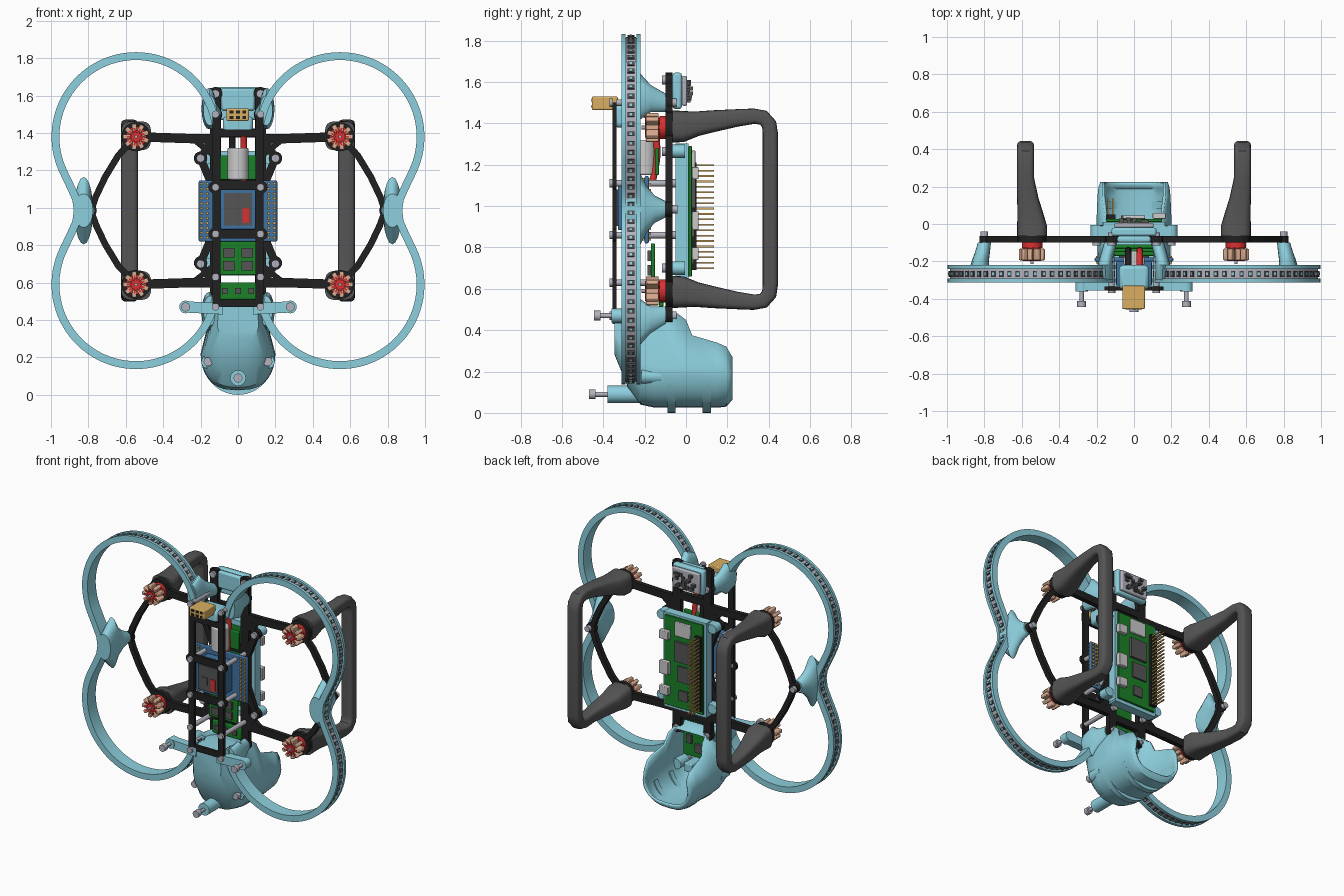
import bpy, bmesh, math, random
from mathutils import Matrix, Vector

if "Cube" in bpy.data.objects:
    bpy.data.objects.remove(bpy.data.objects["Cube"])

random.seed(4)
MID = 0.985                      # height of the top/bottom mirror line
RX, RZ = 0.545, 1.38             # rotor centre (upper right)


def mat(name, *c):
    m = bpy.data.materials.new(name)
    m.diffuse_color = (*c, 1)
    m.use_nodes = True
    m.node_tree.nodes["Principled BSDF"].inputs["Base Color"].default_value = m.diffuse_color
    return m


TEAL = mat("teal", .27, .63, .73)
BLACK = mat("black", .015, .015, .015)
DARK = mat("dark_grey", .09, .09, .09)
RED = mat("red", .7, .03, .03)
COPPER = mat("copper", .72, .42, .28)
GREEN = mat("green", .01, .22, .02)
BLUE = mat("blue", .05, .17, .36)
GOLD = mat("gold", .7, .43, .12)
STEEL = mat("steel", .45, .45, .52)
PALE = mat("pale", .75, .75, .75)


def finish(name, bm, m, mirror=False, bevel=0, solid=0):
    bmesh.ops.recalc_face_normals(bm, faces=bm.faces)
    me = bpy.data.meshes.new(name)
    bm.to_mesh(me)
    bm.free()
    me.materials.append(m)
    for p in me.polygons:
        p.use_smooth = True
    me.set_sharp_from_angle(angle=math.radians(35))
    ob = bpy.data.objects.new(name, me)
    bpy.context.collection.objects.link(ob)
    if solid:
        s = ob.modifiers.new("shell", 'SOLIDIFY')
        s.thickness, s.offset = solid, -1
    if bevel:
        b = ob.modifiers.new("bevel", 'BEVEL')
        b.width, b.segments = bevel, 2
    if mirror:
        ob.modifiers.new("mirror", 'MIRROR')
    return ob


def box(bm, x, y, z, M=Matrix()):
    c = [(a + b) / 2 for a, b in (x, y, z)]
    s = [b - a for a, b in (x, y, z)]
    bmesh.ops.create_cube(bm, size=1, matrix=M @ Matrix.Translation(c) @ Matrix.Diagonal((*s, 1)))


def cyl(bm, x, z, y0, y1, r, seg=20):
    M = Matrix.Translation((x, (y0 + y1) / 2, z)) @ Matrix.Rotation(math.pi / 2, 4, 'X')
    bmesh.ops.create_cone(bm, cap_ends=True, segments=seg, radius1=r, radius2=r, depth=y1 - y0, matrix=M)


def loft(bm, rings):
    vs = [[bm.verts.new(p) for p in r] for r in rings]
    n = len(vs[0])
    for a, b in zip(vs, vs[1:]):
        for i in range(n):
            bm.faces.new((a[i], a[(i + 1) % n], b[(i + 1) % n], b[i]))
    bm.faces.new(vs[0])
    bm.faces.new(vs[-1])


def frames(path):
    out = []
    for i, p in enumerate(path):
        t = (Vector(path[min(i + 1, len(path) - 1)]) - Vector(path[max(i - 1, 0)])).normalized()
        out.append((Vector(p), t, Vector((-t.y, t.x))))
    return out


def sweep(bm, path, sec):
    """Sweep a section of (offset, y) points along a path of (x, z) points."""
    loft(bm, [[(p.x + n.x * o, y, p.y + n.y * o) for o, y in sec] for p, t, n in frames(path)])


def strip(bm, path, w, y0, y1):
    sweep(bm, path, [(-w / 2, y0), (w / 2, y0), (w / 2, y1), (-w / 2, y1)])


def oval(x, y, z, rx, rz, n=20):
    return [(x + rx * math.cos(a), y, z + rz * math.sin(a)) for a in (2 * math.pi * i / n for i in range(n))]


def flip(path):
    return [(x, 2 * MID - z) for x, z in reversed(path)]


def simple(name, m, boxes, mirror=False, bevel=0):
    bm = bmesh.new()
    for b in boxes:
        box(bm, *b)
    return finish(name, bm, m, mirror, bevel)


# Propeller guards: a channel swept round two rotors and pinched at the waist
arc = [(RX + .43 * math.cos(math.radians(a)), RZ + .43 * math.sin(math.radians(a))) for a in range(170, -29, -4)]
half = arc + [(.888, 1.10), (.864, 1.045)]
guard = half + [(.856, MID)] + flip(half)
bm = bmesh.new()
sweep(bm, guard, [(-.02, -.312), (.022, -.312), (.022, -.292), (.004, -.292),
                  (.004, -.24), (.022, -.24), (.022, -.22), (-.02, -.22)])
finish("propeller_guard", bm, TEAL, True)
bm = bmesh.new()
strip(bm, guard, .018, -.291, -.241)
finish("light_strip", bm, STEEL, True)
bm, bm2, run = bmesh.new(), bmesh.new(), 0
for (p, t, n), (q, _, _) in zip(frames(guard), frames(guard)[1:]):
    seg = (q - p).length
    while run < seg:
        c = p.lerp(q, run / seg)
        M = Matrix(((t.x, 0, n.x, c.x), (0, 1, 0, 0), (t.y, 0, n.y, c.y), (0, 0, 0, 1)))
        box(bm, (-.011, .011), (-.284, -.25), (.006, .017), M)
        box(bm2, (-.006, .006), (-.274, -.26), (.014, .019), M)
        run += .045
    run -= seg
finish("strip_lights", bm, DARK, True)
finish("strip_light_lenses", bm2, TEAL, True)

# Guard feet flaring down to the frame
bm = bmesh.new()
loft(bm, [oval(.825, -.312, MID, .05, .09), oval(.825, -.225, MID, .05, .18), oval(.82, -.19, MID, .045, .11),
          oval(.81, -.15, MID, .04, .065), oval(.80, -.1, MID, .035, .04)])
for z, s in ((1.50, 1), (2 * MID - 1.50, -1)):
    loft(bm, [oval(.15, -.30, z + .02 * s, .035, .08), oval(.155, -.22, z + .03 * s, .04, .11),
              oval(.145, -.17, z + .02 * s, .035, .065), oval(.125, -.1, z, .035, .045)])
finish("guard_feet", bm, TEAL, True)

# Main frame plate with arms, rotor pads and outer bows
Y0, Y1 = -.098, -.065
bow = [(.575, 1.35), (.64, 1.28), (.71, 1.165), (.76, 1.06), (.785, MID)]
bm = bmesh.new()
strip(bm, [(.12, .465), (.12, 1.64)], .06, Y0, Y1)
strip(bm, bow + flip(bow[:-1]), .035, Y0, Y1)
cyl(bm, .79, MID, Y0, Y1, .035)
for f in (lambda p: p, flip):
    strip(bm, f([(.1, 1.37), (.25, 1.37), (.545, 1.38)]), .05, Y0, Y1)
    strip(bm, f([(.13, 1.28), (.25, 1.375)]), .03, Y0, Y1)
    strip(bm, f([(.12, 1.40), (.2, 1.265), (.13, 1.10)]), .045, Y0, Y1)
    strip(bm, f([(0, 1.40), (.12, 1.40)]), .05, Y0, Y1)
    strip(bm, f([(0, 1.13), (.12, 1.13)]), .05, Y0, Y1)
    for x, z, r in ((RX, RZ, .078), (.2, 1.265, .036), (.12, 1.61, .036), (.12, 1.5, .036)):
        if z < 1.6 or f([(x, z)])[0][1] > 1:
            cyl(bm, x, f([(x, z)])[0][1], Y0, Y1, r)
finish("main_frame_plate", bm, BLACK, True)

# Front plate and its spacers
bm = bmesh.new()
strip(bm, [(.115, .47), (.115, 1.5)], .045, -.355, -.335)
for z, w in ((1.12, .05), (.86, .05), (1.40, .04), (.49, .04)):
    strip(bm, [(0, z), (.115, z)], w, -.355, -.335)
for z in (1.11, .86):
    cyl(bm, .125, z, -.355, -.335, .033)
finish("front_plate", bm, BLACK, True)
bm = bmesh.new()
for z in (.47, .63, .86, 1.11, 1.5):
    cyl(bm, .12, z, -.335, Y0, .016, 12)
    cyl(bm, .12, z, -.37, -.355, .02, 12)
    cyl(bm, .12, z, Y1, -.045, .02, 12)
for x, z in ((.2, 1.265), (.2, .7), (.12, 1.61)):
    cyl(bm, x, z, -.115, Y0, .022, 12)
cyl(bm, .80, MID, Y1, -.04, .02, 12)
for x, z, y in ((.28, .47, -.355), (0, .09, -.38), (.16, .177, -.21)):
    long = .03 if x == .16 else .07
    cyl(bm, x, z, y - long, y, .012, 12)
    cyl(bm, x, z, y - long - .02, y - long + .012, .024, 16)
finish("screws_and_spacers", bm, STEEL, True)

# Rotor motors: red base and spider, copper windings, steel shaft
for z in (RZ, 2 * MID - RZ):
    bm, bm2, bm3 = bmesh.new(), bmesh.new(), bmesh.new()
    cyl(bm, RX, z, -.128, Y0, .055, 28)
    cyl(bm, RX, z, -.198, -.12, .026)
    cyl(bm3, RX, z, -.215, -.19, .009, 12)
    for i in range(9):
        M = Matrix.Translation((RX, 0, z)) @ Matrix.Rotation(i * math.tau / 9, 4, 'Y')
        box(bm, (.02, .048), (-.199, -.125), (-.005, .005), M)
        box(bm2, (.03, .07), (-.194, -.132), (-.0125, .0125), M)
    finish("motor_base", bm, RED, True)
    finish("motor_windings", bm2, COPPER, True, .005)
    finish("motor_shaft", bm3, STEEL, True)

# Landing legs: U-shaped bows, wide at the rotor pads
# y, z, half thickness, tangent angle, x centre, x half width
leg = [(-.065, 1.385, .078, 0, .545, .08), (-.01, 1.385, .075, 0, .545, .08), (.05, 1.398, .06, 10, .553, .07),
       (.14, 1.412, .052, 8, .568, .057), (.25, 1.427, .042, 7, .58, .045), (.33, 1.435, .037, 3, .58, .045),
       (.375, 1.427, .037, -25, .58, .045), (.402, 1.395, .037, -65, .58, .045), (.408, 1.35, .037, -90, .58, .045)]
leg += [(y, 2 * MID - z, h, -180 - a, x, w) for y, z, h, a, x, w in reversed(leg)]
bm, rings = bmesh.new(), []
for y, z, h, a, x, w in leg:
    a, ring = math.radians(a), []
    for i in range(24):
        c, s = math.cos(i * math.tau / 24), math.sin(i * math.tau / 24)
        u, v = w * math.copysign(abs(c) ** .55, c), h * math.copysign(abs(s) ** .55, s)
        ring.append((x + u, y - math.sin(a) * v, z + math.cos(a) * v))
    rings.append(ring)
loft(bm, rings)
finish("landing_leg", bm, DARK, True)

# Camera housing: scoop-shaped shell, open at the back
# y, top half width, top z, side half width, side z, bottom z
stations = [(-.345, .10, .49, .11, .38, .28), (-.28, .12, .495, .155, .30, .12), (-.22, .125, .495, .18, .24, .04),
            (-.15, .125, .495, .195, .22, .025), (-.04, .125, .48, .20, .22, .025), (.0, .14, .45, .20, .22, .025),
            (.03, .155, .375, .20, .22, .025), (.15, .17, .34, .195, .21, .025), (.195, .17, .32, .19, .2, .03),
            (.225, .17, .27, .18, .19, .065)]
bm, rows = bmesh.new(), []
for y, xt, zt, xm, zm, zb in stations:
    h = [(xt, zt)] + [(xm * math.cos(a) ** .7, zm - (zm - zb) * math.sin(a)) for a in (i * math.pi / 16 for i in range(8))]
    pts = h + [(0, zb)] + [(-x, z) for x, z in reversed(h)]
    rows.append([bm.verts.new((x, y, z)) for x, z in pts])
for k, (a, b) in enumerate(zip(rows, rows[1:])):
    for i in range(len(a) - 1):
        bm.faces.new((a[i], a[i + 1], b[i + 1], b[i]))
    if k < 4:
        bm.faces.new((a[0], b[0], b[-1], a[-1]))
bm.faces.new(rows[0])
finish("camera_housing", bm, TEAL, solid=.016)
bm = bmesh.new()
for y in (-.07, .1):
    rib = [(.185 * math.cos(a), .21 - .198 * math.sin(a)) for a in (math.radians(d) for d in range(20, 161, 7))]
    strip(bm, rib, .024, y - .02, y + .02)
cyl(bm, 0, .09, -.38, -.2, .042, 24)
finish("housing_ribs_and_nose", bm, TEAL)
bm = bmesh.new()
strip(bm, [(.08, .46), (.28, .47)], .06, -.355, -.30)
cyl(bm, .28, .47, -.36, -.30, .034)
cyl(bm, .16, .177, -.215, -.12, .036)
finish("housing_lugs", bm, TEAL, True)
simple("camera_bracket", TEAL, [((-.03, .03), (-.2, -.02), (.2, .26)), ((-.09, .09), (-.2, -.18), (.1, .36))], bevel=.006)
simple("camera_board", GREEN, [((-.1, .1), (-.13, -.115), (.27, .44))])
simple("camera_chips", DARK, [((-.06, .0), (-.115, -.095), (.31, .37)), ((.03, .07), (-.115, -.1), (.36, .42))])

# Rear computer board, holder, pins, ports and chips
bm = bmesh.new()
strip(bm, [(.15, .65), (.15, 1.29)], .035, -.05, .012)
for z in (.655, 1.285):
    strip(bm, [(0, z), (.165, z)], .035, -.05, .012)
for z in (.7, 1.265):
    strip(bm, [(.14, z), (.2, z)], .06, -.065, -.01)
    cyl(bm, .2, z, -.065, -.005, .032)
finish("computer_holder", bm, TEAL, True)
simple("computer_board", GREEN, [((-.15, .15), (.012, .028), (.66, 1.29))], bevel=.003)
pins = [(x, .70 + i * .0262) for x in (-.137, -.112) for i in range(20)]
simple("pin_header", GOLD, [((x - .004, x + .004), (-.005, .135), (z - .004, z + .004)) for x, z in pins])
simple("pin_header_base", BLACK, [((-.149, -.1), (.028, .05), (.69, 1.21))])
simple("ports", PALE, [((.10, .17), (.028, .06), (z - h, z + h)) for z, h in ((1.16, .03), (.93, .045), (.77, .03))]
       + [((-.06, .06), (.028, .045), (1.17, 1.27))], bevel=.004)
simple("computer_chips", DARK, [((-.07, .06), (.028, .045), (.99, 1.13)), ((-.07, .04), (.028, .04), (.85, .96)),
                                ((-.04, .03), (.028, .038), (.72, .79))])

# Positioning module at the top rear
simple("module_holder", TEAL, [((-.12, .12), (Y1, -.02), (1.47, 1.645)), ((-.09, .09), (-.1, Y1), (1.52, 1.64))], bevel=.012)
simple("module_board", STEEL, [((-.105, .105), (-.02, .005), (1.485, 1.63))], bevel=.008)
bits = [(random.uniform(-.08, .08), random.uniform(1.5, 1.61)) for _ in range(22)]
simple("module_chips", DARK, [((x - .012, x + .012), (.005, random.uniform(.012, .035)), (z - .009, z + .009)) for x, z in bits])

# Power plug, holder, capacitor and wires
simple("plug_holder", TEAL, [((-.08, .08), (-.35, -.22), (1.38, 1.49))], bevel=.02)
simple("power_plug", GOLD, [((-.062, .058), (-.455, -.33), (1.465, 1.53))], bevel=.006)
simple("plug_sockets", BLACK, [((x - .01, x + .01), (-.458, -.45), (z - .008, z + .008))
                               for x in (-.035, 0, .033) for z in (1.482, 1.512)])
bm = bmesh.new()
bmesh.ops.create_cone(bm, cap_ends=True, segments=32, radius1=.057, radius2=.057, depth=.17,
                      matrix=Matrix.Translation((.0, -.2, 1.235)))
finish("capacitor", bm, PALE, bevel=.008)
for name, x, m in (("red_wire", .03, RED), ("black_wire", -.03, BLACK)):
    cu = bpy.data.curves.new(name, 'CURVE')
    cu.dimensions, cu.bevel_depth, cu.bevel_resolution = '3D', .017, 3
    sp = cu.splines.new('BEZIER')
    sp.bezier_points.add(3)
    for bp, (y, z) in zip(sp.bezier_points, ((-.3, 1.47), (-.18, 1.43), (-.14, 1.28), (-.16, 1.12))):
        bp.co = (x, y, z)
        bp.handle_left_type = bp.handle_right_type = 'AUTO'
    cu.materials.append(m)
    bpy.context.collection.objects.link(bpy.data.objects.new(name, cu))

# Control board stack behind the front plate
simple("control_board", BLUE, [((-.21, .21), (-.2, -.18), (.82, 1.145)), ((-.095, .095), (-.33, -.2), (.885, 1.1))], bevel=.006)
simple("control_chip", DARK, [((-.075, .075), (-.338, -.325), (.905, 1.08)), ((-.04, .0), (-.344, -.33), (.95, 1.0))])
simple("control_red_chip", RED, [((.025, .06), (-.344, -.33), (.92, 1.0))])
simple("control_pads", GOLD, [((x - .007, x + .007), (-.21, -.17), (z - .007, z + .007))
                              for x in (.165, .195) for z in (.84 + i * .0262 for i in range(12))], True)
simple("power_boards", GREEN, [((-.11, .11), (-.17, -.15), (.64, .82)), ((-.11, .11), (-.13, -.11), (.51, .6)),
                               ((-.11, .11), (-.15, -.13), (1.15, 1.28))], bevel=.006)
simple("power_chips", DARK, [((x - .03, x + .03), (-.185, -.17), (z - .025, z + .025)) for x in (-.05, .05) for z in (.69, .76)]
       + [((x - .015, x + .015), (-.145, -.13), (.54, .57)) for x in (-.07, 0, .07)])
